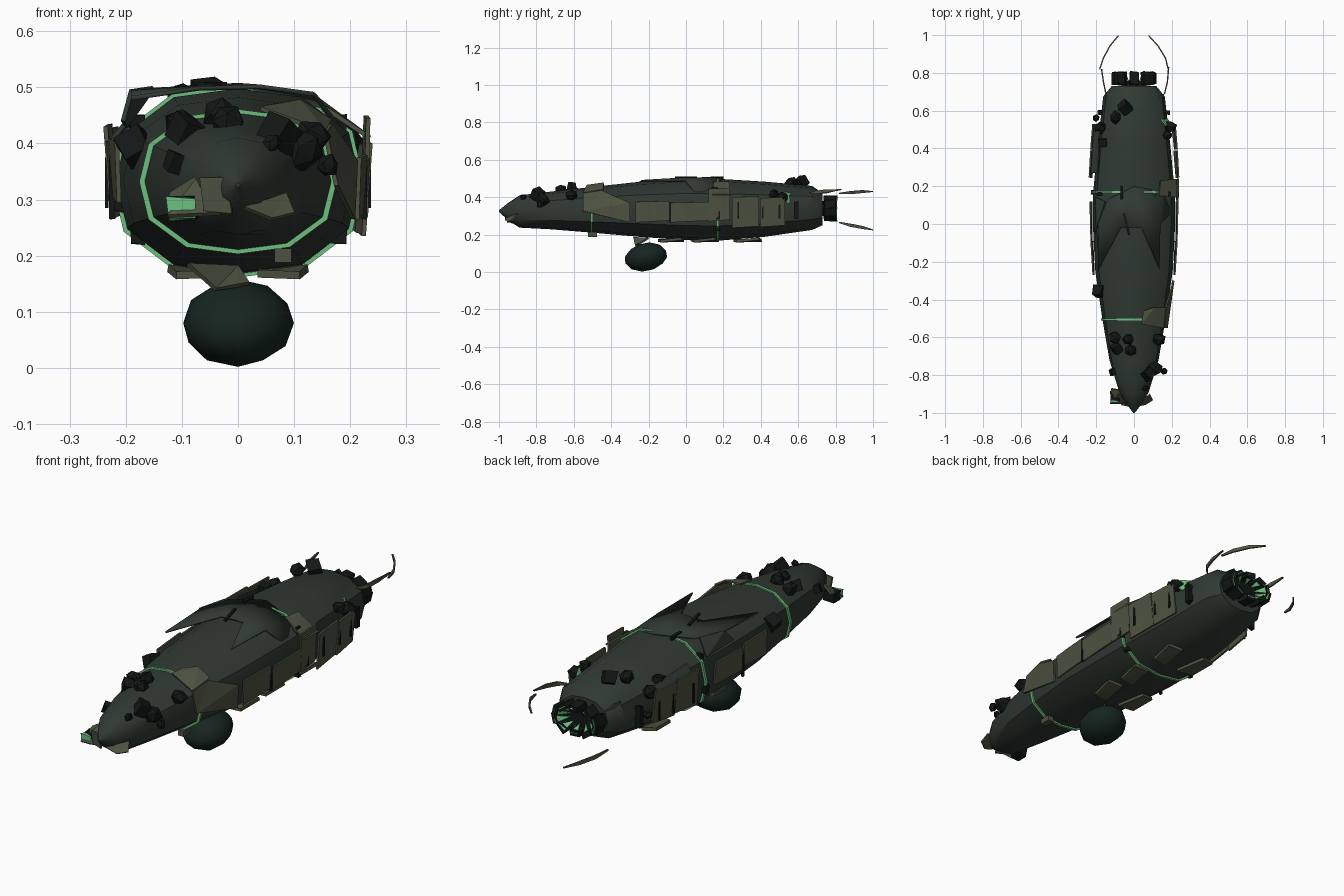
import bpy, bmesh, math, random
from mathutils import Vector, Matrix
random.seed(7)

def mat(name, c):
    m = bpy.data.materials.new(name)
    m.diffuse_color = (*c, 1)
    return m
HULL = mat("hull_green_grey", (0.030, 0.041, 0.033))
PLATE = mat("plate_olive", (0.075, 0.085, 0.053))
DARK = mat("dark_growth", (0.006, 0.008, 0.007))
GLOW = mat("glow_green", (0.15, 0.52, 0.21))
POD = mat("pod_green", (0.008, 0.018, 0.014))

def finish(bm, name, m, smooth=0):
    bmesh.ops.recalc_face_normals(bm, faces=bm.faces[:])
    me = bpy.data.meshes.new(name)
    bm.to_mesh(me)
    bm.free()
    ob = bpy.data.objects.new(name, me)
    bpy.context.collection.objects.link(ob)
    me.materials.append(m)
    if smooth:
        bpy.context.view_layer.objects.active = ob
        ob.select_set(True)
        bpy.ops.object.shade_smooth_by_angle(angle=math.radians(smooth))
        ob.select_set(False)
    return ob

def poly(name, pts, m, t=0.008):
    """Thin sheet from an outline of 3D points."""
    bm = bmesh.new()
    bm.faces.new([bm.verts.new(p) for p in pts])
    bmesh.ops.triangulate(bm, faces=bm.faces[:])
    ob = finish(bm, name, m)
    s = ob.modifiers.new("thickness", 'SOLIDIFY')
    s.thickness, s.offset = t, 0
    return ob

def box(name, c, size, m, rot=None, jitter=0.0):
    bm = bmesh.new()
    bmesh.ops.create_cube(bm, size=1)
    for v in bm.verts:
        v.co = Vector([v.co[i] * size[i] * (1 + random.uniform(-jitter, jitter)) for i in range(3)])
        if rot:
            v.co = rot @ v.co
        v.co += Vector(c)
    return finish(bm, name, m)

def oval(y, w, z0, z1, n=12, grow=0.0):
    """Slightly boxy oval cross-section."""
    zc, h, out = (z0 + z1) / 2, (z1 - z0) / 2 + grow, []
    for i in range(n):
        a = 2 * math.pi * i / n
        c, s = math.cos(a), math.sin(a)
        k = (abs(c) ** 2.4 + abs(s) ** 2.4) ** (-1 / 2.4)
        out.append((c * k * (w + grow), y, zc + s * k * h))
    return out

def loft(bm, loops, close=False):
    rings = [[bm.verts.new(p) for p in l] for l in loops]
    pairs = list(zip(rings, rings[1:])) + ([(rings[-1], rings[0])] if close else [])
    for a, b in pairs:
        for i in range(len(a)):
            j = (i + 1) % len(a)
            bm.faces.new((a[i], a[j], b[j], b[i]))
    return rings

# Hull: lofted sections (y, half width, bottom, top)
bm = bmesh.new()
rings = loft(bm, [oval(*s) for s in [
    (-1.0, 0.004, 0.322, 0.33), (-0.95, 0.042, 0.275, 0.37), (-0.89, 0.078, 0.237, 0.41),
    (-0.72, 0.13, 0.228, 0.43), (-0.5, 0.168, 0.21, 0.455), (-0.25, 0.205, 0.188, 0.482),
    (0.0, 0.218, 0.17, 0.498), (0.17, 0.216, 0.167, 0.498), (0.42, 0.192, 0.188, 0.483),
    (0.675, 0.163, 0.225, 0.46), (0.73, 0.118, 0.25, 0.42)]])
bm.faces.new(rings[0])
bm.faces.new(rings[-1])
finish(bm, "hull", HULL, 32)

# Glowing seams around the hull: coarse rings poking through the skin
for name, y, w, z0, z1, g in (("front_seam", -0.505, 0.167, 0.212, 0.452, 0.009),
                              ("rear_seam", 0.17, 0.216, 0.17, 0.495, 0.009)):
    bm = bmesh.new()
    loft(bm, [oval(y - 0.006, w, z0, z1, 12, -0.02), oval(y - 0.006, w, z0, z1, 12, g),
              oval(y + 0.006, w, z0, z1, 12, g), oval(y + 0.006, w, z0, z1, 12, -0.02)], True)
    finish(bm, name, GLOW)

# Pod hanging under the hull
bm = bmesh.new()
bmesh.ops.create_icosphere(bm, subdivisions=2, radius=1)
for v in bm.verts:
    k = random.uniform(0.95, 1.03)
    v.co = Vector((v.co.x * 0.103 * k, v.co.y * 0.117 * k - 0.215, v.co.z * 0.078 + 0.08))
    v.co.y -= (v.co.z - 0.08) * -0.25
finish(bm, "belly_pod", POD, 80)
poly("pod_bracket", [(-0.09, -0.28, 0.185), (-0.04, -0.27, 0.14), (0.02, -0.25, 0.15), (0.0, -0.2, 0.18)], PLATE)

# Draped dorsal shroud with two forward points
S = [(0.0, 0.2, 0.508), (-0.14, 0.13, 0.5), (-0.19, 0.0, 0.495), (-0.19, -0.25, 0.485), (-0.07, -0.02, 0.502),
     (0.04, -0.02, 0.505), (0.135, -0.24, 0.492), (0.14, 0.0, 0.488), (0.2, 0.06, 0.41), (0.15, 0.17, 0.47)]
bm = bmesh.new()
V = [bm.verts.new(p) for p in S]
for f in ((0, 1, 4), (1, 2, 4), (2, 3, 4), (0, 4, 5), (0, 5, 7, 9), (5, 6, 7), (7, 8, 9)):
    bm.faces.new([V[i] for i in f])
ob = finish(bm, "dorsal_shroud", HULL, 60)
ob.modifiers.new("thickness", 'SOLIDIFY').thickness = 0.008
poly("left_shroud_skirt", [(-0.15, 0.12, 0.5), (-0.19, 0.0, 0.495), (-0.205, -0.05, 0.44), (-0.2, 0.14, 0.43)], HULL)
box("dorsal_antenna", (-0.065, 0.165, 0.502), (0.012, 0.07, 0.015), DARK)
box("dorsal_bar", (-0.04, 0.0, 0.506), (0.012, 0.12, 0.008), DARK, Matrix.Rotation(0.25, 3, 'Z'))

# Side armour: (y0, y1, z0, z1, x at y0, x at y1), on each side
for side, tag in ((1, "right"), (-1, "left")):
    for i, (y0, y1, z0, z1, xa, xb) in enumerate([
            (-0.27, -0.09, 0.265, 0.38, 0.212, 0.223), (-0.08, 0.12, 0.265, 0.375, 0.223, 0.228),
            (0.12, 0.235, 0.27, 0.45 if side > 0 else 0.40, 0.228, 0.224),
            (0.245, 0.39, 0.235, 0.405, 0.224, 0.216), (0.395, 0.53, 0.24, 0.4, 0.216, 0.205)]):
        if side < 0 and i == 2:
            continue
        lean = 0.012 if i > 2 else 0.004
        dz = 0.0 if side > 0 else 0.03
        poly(f"{tag}_armour_{i}", [(side * xa, y0, z0 + dz), (side * (xb - 0.004), y1, z0 + dz + 0.01),
             (side * (xb + lean), y1, z1 + dz), (side * (xa + lean), y0, z1 + dz - 0.005)], PLATE, 0.008)
    for y in (0.28, 0.41, 0.5):
        box(f"{tag}_slot", (side * (0.234 - (y - 0.28) * 0.08), y, 0.33), (0.006, 0.009, 0.09), DARK)
    # Window strip and rear ribs
    box(f"{tag}_window", (side * 0.225, -0.085, 0.32), (0.01, 0.012, 0.11), DARK)
    for x, y, z, h in ((0.18, 0.16, 0.43, 0.04), (0.215, 0.17, 0.3, 0.04), (0.18, 0.17, 0.235, 0.03), (0.178, 0.59, 0.33, 0.09)):
        box(f"{tag}_rib", (side * x, y, z), (0.025, 0.022, h), DARK, None, 0.2)
# Torn shoulder plate on the right of the front seam
poly("shoulder_plate", [(0.175, -0.55, 0.325), (0.205, -0.3, 0.265), (0.21, -0.3, 0.37), (0.165, -0.45, 0.435),
                        (0.155, -0.55, 0.42)], PLATE)
poly("shoulder_flap", [(0.04, -0.53, 0.462), (0.155, -0.55, 0.42), (0.165, -0.44, 0.44), (0.11, -0.44, 0.475),
                       (0.05, -0.46, 0.465)], PLATE)
poly("rear_flap", [(0.13, 0.15, 0.48), (0.235, 0.14, 0.41), (0.235, 0.24, 0.41), (0.14, 0.23, 0.48)], PLATE)
poly("left_rear_flap", [(-0.19, 0.27, 0.45), (-0.23, 0.27, 0.4), (-0.215, 0.5, 0.39), (-0.18, 0.5, 0.43)], HULL)

# Belly plates
for x, y, l in ((-0.08, -0.08, 0.14), (0.085, -0.08, 0.14), (0.085, 0.1, 0.14), (0.085, 0.33, 0.15), (-0.085, 0.33, 0.15)):
    s = 1 if x > 0 else -1
    poly("belly_plate", [(s * 0.035, y - l / 2, 0.168), (s * 0.11, y - l * 0.4, 0.165), (s * 0.125, y + l * 0.4, 0.178),
                         (s * 0.06, y + l / 2, 0.168)], PLATE, 0.014)
box("belly_stub", (0.08, -0.5, 0.2), (0.03, 0.05, 0.025), PLATE)

# Nose plates and lamp
poly("nose_plate_left", [(-0.125, -0.95, 0.27), (-0.03, -0.95, 0.275), (-0.005, -0.9, 0.335), (-0.065, -0.88, 0.345),
                         (-0.12, -0.87, 0.31)], PLATE)
poly("nose_cheek_left", [(-0.068, -0.955, 0.34), (-0.02, -0.965, 0.34), (-0.01, -0.965, 0.275), (-0.06, -0.95, 0.28)], PLATE)
poly("nose_cheek_right", [(0.01, -0.965, 0.285), (0.06, -0.955, 0.265), (0.1, -0.93, 0.275), (0.085, -0.9, 0.31)], PLATE)
box("nose_lamp_case", (-0.1, -0.91, 0.285), (0.05, 0.05, 0.045), DARK, None, 0.2)
box("nose_lamp", (-0.102, -0.94, 0.285), (0.045, 0.012, 0.04), GLOW, None, 0.2)

# Dark growths scattered over the hull: (x, y, z, size)
ROCKS = [(-0.05, 0.62, 0.48, .036), (-0.1, 0.565, 0.478, .036), (-0.175, 0.51, 0.41, .034), (-0.165, 0.43, 0.425, .03),
         (0.19, 0.515, 0.40, .036), (0.175, 0.47, 0.42, .028), (-0.185, -0.36, 0.395, .036), (-0.1, -0.6, 0.43, .036),
         (-0.03, -0.61, 0.45, .034), (-0.09, -0.66, 0.42, .034), (-0.02, -0.67, 0.44, .034), (0.13, -0.61, 0.41, .036),
         (0.075, -0.79, 0.415, .036), (0.11, -0.77, 0.385, .042), (0.16, -0.78, 0.36, .022), (-0.11, -0.78, 0.365, .024),
         (0.06, -0.87, 0.40, .018), (-0.2, 0.56, 0.33, .02)]
for i, (x, y, z, r) in enumerate(ROCKS):
    bm = bmesh.new()
    if i % 3:
        bmesh.ops.create_icosphere(bm, subdivisions=1, radius=r)
    else:
        bmesh.ops.create_cube(bm, size=r * 1.5)
    R = Matrix.Rotation(random.uniform(0, 3), 3, Vector((random.random(), random.random(), 1)))
    for v in bm.verts:
        v.co = R @ (v.co * random.uniform(0.82, 1.12)) + Vector((x, y, z))
    finish(bm, f"growth_{i}", DARK)
# Glowing chip beside the right rear growths
poly("rear_glow_chip", [(0.14, 0.56, 0.42), (0.18, 0.55, 0.36), (0.19, 0.53, 0.38), (0.17, 0.52, 0.43)], GLOW)

# Engine: ring of dark petals with glowing rear shards
for i in range(10):
    a = 2 * math.pi * (i + 0.5) / 10
    R = Matrix.Rotation(-a, 3, 'Y')
    c = Vector((0.105 * math.cos(a), 0.772, 0.34 + 0.055 * math.sin(a)))
    box(f"engine_petal_{i}", c, (0.025, 0.065, 0.045), DARK, R, 0.2)
    tip = Vector((0.05 * math.cos(a), 0.76, 0.34 + 0.025 * math.sin(a)))
    poly(f"petal_glow_{i}", [tip] + [Vector((c.x, 0.805, c.z)) + R @ Vector((0, 0, s * 0.018)) for s in (-1, 1)], GLOW, 0.004)
box("engine_core", (0, 0.74, 0.34), (0.13, 0.04, 0.08), DARK)

# Curved tail blades: thin tapered strips
def blade(name, path, w):
    bm = bmesh.new()
    n = len(path)
    rows = []
    for i, p in enumerate(path):
        h = w * math.sin(math.pi * (0.12 + 0.8 * i / (n - 1)))
        rows.append([bm.verts.new((p[0], p[1], p[2] + s * h / 2)) for s in (-1, 1)])
    for a, b in zip(rows, rows[1:]):
        bm.faces.new((a[0], a[1], b[1], b[0]))
    finish(bm, name, PLATE).modifiers.new("thickness", 'SOLIDIFY').thickness = 0.007
blade("tail_blade_left", [(-0.185, 0.82, 0.265), (-0.165, 0.88, 0.25), (-0.13, 0.945, 0.238), (-0.085, 1.0, 0.225)], 0.018)
blade("tail_blade_right", [(0.185, 0.82, 0.42), (0.17, 0.88, 0.424), (0.13, 0.945, 0.43), (0.08, 1.0, 0.43)], 0.018)
blade("tail_blade_root", [(0.135, 0.66, 0.42), (0.165, 0.69, 0.425), (0.18, 0.75, 0.433), (0.187, 0.83, 0.44)], 0.02)
blade("tail_blade_stub", [(-0.15, 0.68, 0.42), (-0.165, 0.75, 0.43), (-0.175, 0.82, 0.44)], 0.02)
